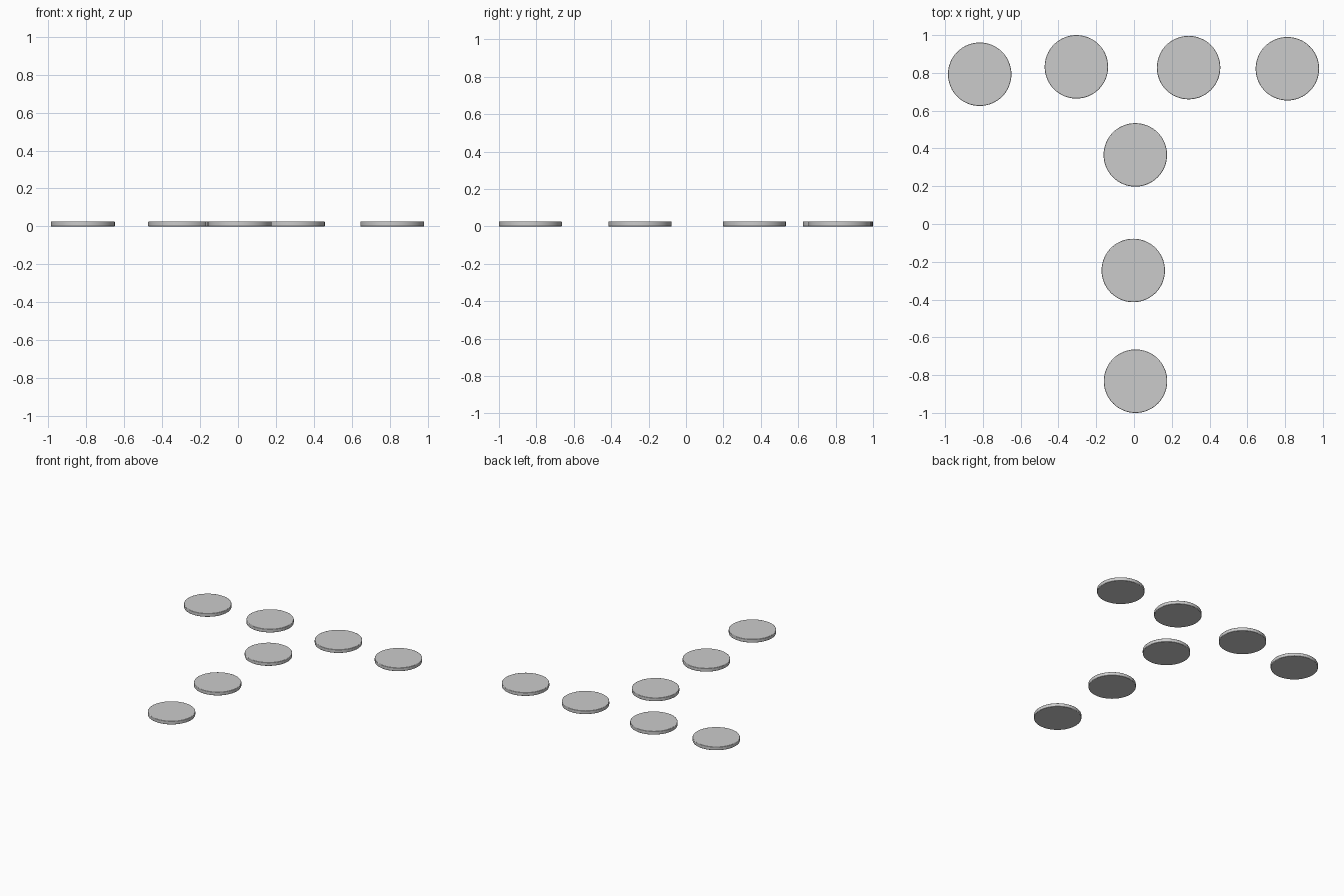
import bpy

if "Cube" in bpy.data.objects:
    bpy.data.objects.remove(bpy.data.objects["Cube"])

RADIUS, HEIGHT = 0.168, 0.027

# Disc centres: a row of four along the back, a column of three down the middle
back_row = [(-0.817, 0.793), (-0.305, 0.832), (0.289, 0.828), (0.812, 0.822)]
middle_column = [(0.007, 0.366), (-0.004, -0.246), (0.008, -0.832)]


def disc(name, x, y):
    bpy.ops.mesh.primitive_cylinder_add(vertices=64, radius=RADIUS, depth=HEIGHT,
                                        location=(x, y, HEIGHT / 2))
    obj = bpy.context.object
    obj.name = name
    # Slightly eased rim
    bevel = obj.modifiers.new("rim_bevel", 'BEVEL')
    bevel.width = 0.003
    bevel.segments = 2
    bpy.ops.object.shade_smooth_by_angle()


for i, (x, y) in enumerate(back_row, 1):
    disc(f"back_row_disc_{i}", x, y)
for i, (x, y) in enumerate(middle_column, 1):
    disc(f"middle_column_disc_{i}", x, y)
